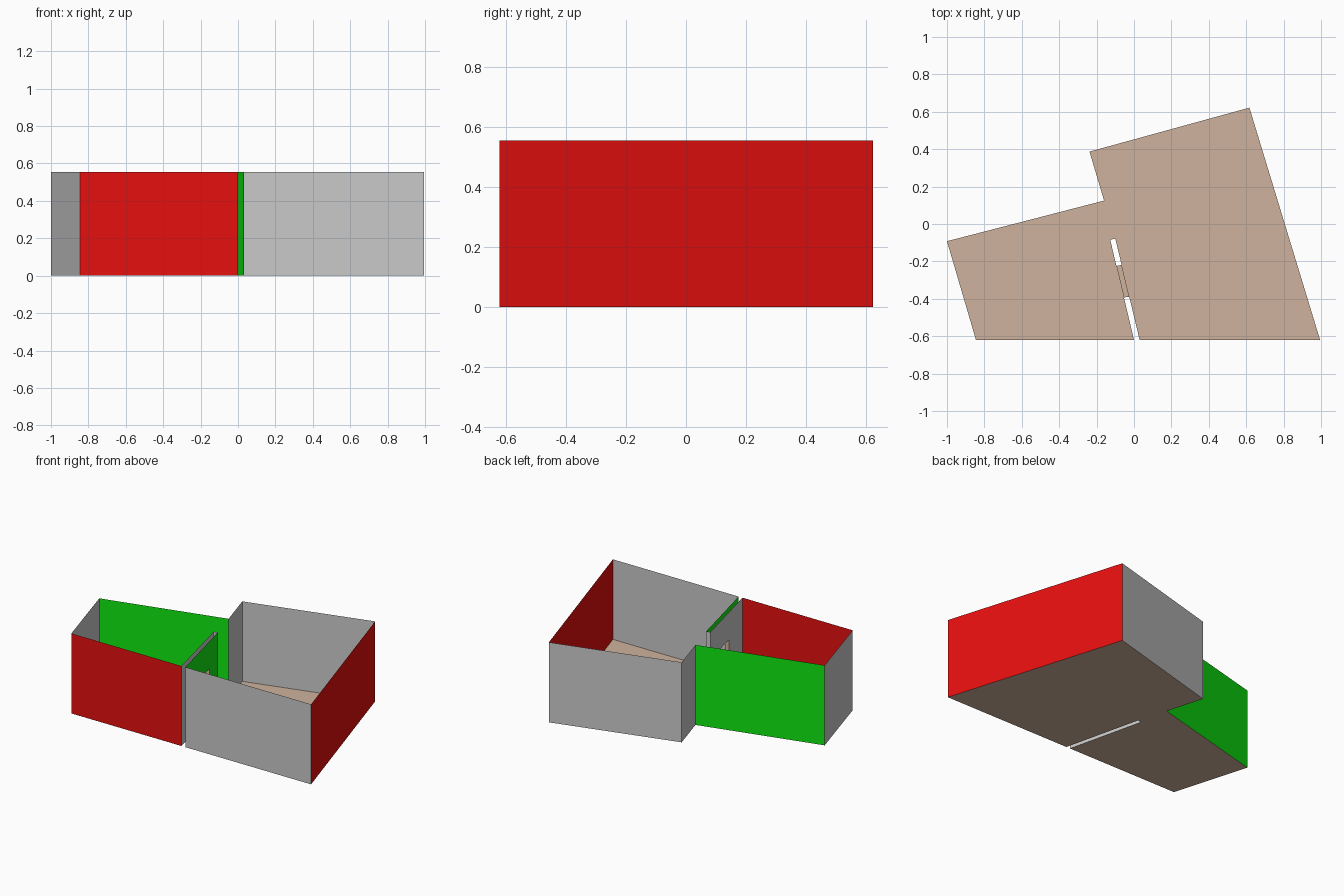
import bpy
from mathutils import Vector

if "Cube" in bpy.data.objects:
    bpy.data.objects.remove(bpy.data.objects["Cube"])

H = 0.555                      # wall height
WIN_Z = (0.19, 0.365)          # window sill and head heights
WIN_T = (0.26, 0.575)          # window span along the partition, from its back end


def material(name, rgb):
    m = bpy.data.materials.new(name)
    m.diffuse_color = (*rgb, 1)
    m.use_nodes = True
    m.node_tree.nodes["Principled BSDF"].inputs["Base Color"].default_value = m.diffuse_color
    return m


grey = material("grey", (0.59, 0.59, 0.59))
red = material("red", (0.8, 0.005, 0.005))
green = material("green", (0.005, 0.8, 0.005))
tan = material("tan", (0.62, 0.45, 0.34))


def sheet(name, verts, faces, mat):
    me = bpy.data.meshes.new(name)
    me.from_pydata([tuple(v) for v in verts], [], faces)
    me.materials.append(mat)
    ob = bpy.data.objects.new(name, me)
    bpy.context.collection.objects.link(ob)
    return ob


def on_line(p, q, t, z):
    return Vector((*Vector(p).lerp(Vector(q), t), z))


def wall(name, p, q, mat):
    sheet(name, [(*p, 0), (*q, 0), (*q, H), (*p, H)], [(0, 1, 2, 3)], mat)


def window_wall(name, p, q, ts, mat):
    # 3 x 3 grid of panels with the centre one left open
    cols, rows = (0, *ts, 1), (0, *WIN_Z, H)
    verts = [on_line(p, q, t, z) for z in rows for t in cols]
    faces = [(r * 4 + c, r * 4 + c + 1, r * 4 + c + 5, r * 4 + c + 4)
             for r in range(3) for c in range(3) if (r, c) != (1, 1)]
    sheet(name, verts, faces, mat)


# floor plan corners, counter-clockwise from the front left
front_left, slot_left = (-0.845, -0.62), (0.0, -0.62)
end_left, end_right = (-0.127, -0.085), (-0.10, -0.078)
slot_right, front_right = (0.03, -0.62), (0.995, -0.62)
back_right, back_left = (0.617, 0.622), (-0.238, 0.387)
inner_corner, left_corner = (-0.16, 0.125), (-1.0, -0.092)
plan = [front_left, slot_left, end_left, end_right, slot_right,
        front_right, back_right, back_left, inner_corner, left_corner]

# floor
sheet("floor", [(*p, 0) for p in plan], [tuple(range(len(plan)))], tan)

# outer walls
wall("front_left_wall", front_left, slot_left, red)
wall("front_right_wall", slot_right, front_right, grey)
wall("right_wall", front_right, back_right, red)
wall("back_wall", back_right, back_left, grey)
wall("step_wall", back_left, inner_corner, grey)
wall("back_left_wall", inner_corner, left_corner, green)
wall("left_wall", left_corner, front_left, grey)

# hollow partition: two skins and an end, with a window through both
rev = tuple(1 - t for t in reversed(WIN_T))
window_wall("partition_left_skin", slot_left, end_left, rev, grey)
window_wall("partition_right_skin", end_right, slot_right, WIN_T, green)
wall("partition_end", end_left, end_right, grey)

# window lining: sill, two jambs and head joining the skins
ring = [(WIN_T[0], WIN_Z[0]), (WIN_T[1], WIN_Z[0]),
        (WIN_T[1], WIN_Z[1]), (WIN_T[0], WIN_Z[1])]
verts = [on_line(a, b, t, z)
         for a, b in ((end_left, slot_left), (end_right, slot_right))
         for t, z in ring]
sheet("window_lining", verts,
      [(i, (i + 1) % 4, (i + 1) % 4 + 4, i + 4) for i in range(4)], tan)
